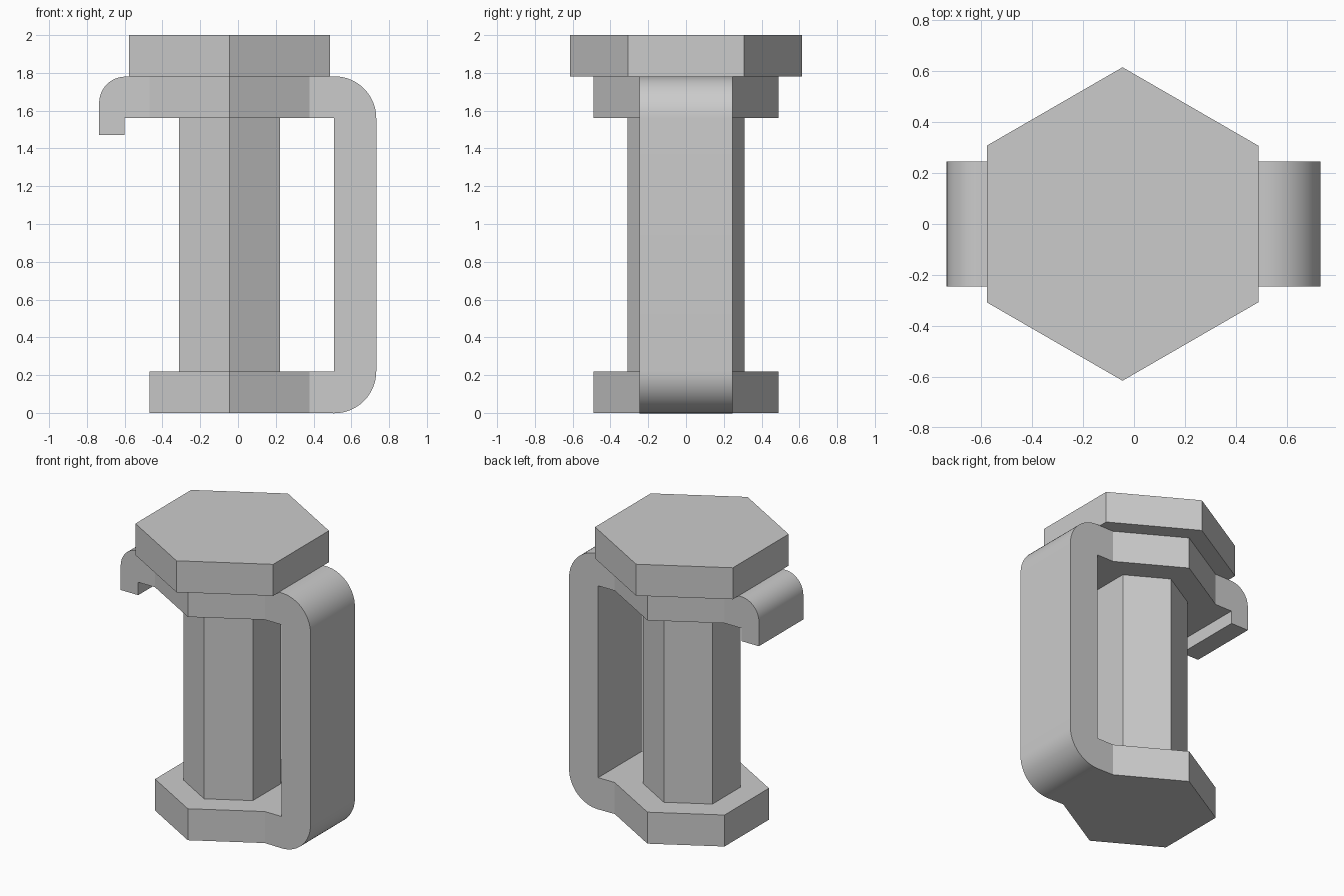
import bpy, bmesh
from math import pi, sin, cos, radians

cube = bpy.data.objects.get("Cube")
if cube:
    bpy.data.objects.remove(cube, do_unlink=True)

grey = bpy.data.materials.new("light grey")
grey.use_nodes = True
COLOUR = (0.6, 0.6, 0.6, 1)
grey.diffuse_color = COLOUR
grey.node_tree.nodes["Principled BSDF"].inputs["Base Color"].default_value = COLOUR

AXIS_X = -0.045               # centre line of the hexagonal parts
FLANGE_R = 0.49
APOTHEM = FLANGE_R * cos(pi / 6)
HALF_WIDTH = FLANGE_R / 2     # strap is as wide as one flange side


def extrude(name, points, direction, smooth=False):
    """Solid made by extruding a closed outline."""
    bm = bmesh.new()
    face = bm.faces.new([bm.verts.new(p) for p in points])
    new = bmesh.ops.extrude_face_region(bm, geom=[face])["geom"]
    verts = [g for g in new if isinstance(g, bmesh.types.BMVert)]
    bmesh.ops.translate(bm, verts=verts, vec=direction)
    bmesh.ops.recalc_face_normals(bm, faces=bm.faces)
    mesh = bpy.data.meshes.new(name)
    bm.to_mesh(mesh)
    bm.free()
    obj = bpy.data.objects.new(name, mesh)
    bpy.context.collection.objects.link(obj)
    mesh.materials.append(grey)
    if smooth:
        bpy.ops.object.select_all(action="DESELECT")
        obj.select_set(True)
        bpy.context.view_layer.objects.active = obj
        bpy.ops.object.shade_smooth_by_angle(angle=radians(30))
    return obj


def hexagon(name, radius, z0, z1):
    """Hexagonal prism with corners to the front and back."""
    pts = [(AXIS_X + radius * sin(i * pi / 3), radius * cos(i * pi / 3), z0)
           for i in range(6)]
    return extrude(name, pts, (0, 0, z1 - z0))


def arc(cx, cz, r, start, end, steps=16):
    return [(cx + r * cos(radians(start + (end - start) * i / steps)),
             cz + r * sin(radians(start + (end - start) * i / steps)))
            for i in range(steps + 1)]


def strap(name, outline):
    """Side profile in x and z, extruded across the strap width."""
    pts = [(x, -HALF_WIDTH, z) for x, z in outline]
    return extrude(name, pts, (0, 2 * HALF_WIDTH, 0), smooth=True)


# Stacked hexagonal body
hexagon("base_flange", FLANGE_R, 0, 0.22)
hexagon("core", 0.309, 0.22, 1.56)
hexagon("upper_flange", FLANGE_R, 1.56, 1.78)
hexagon("cap", 0.615, 1.78, 2)

# C-shaped handle joining both flanges, rounded outside and square inside
right = AXIS_X + APOTHEM
strap("handle",
      [(right, 0)] + arc(0.51, 0.22, 0.222, -90, 0)
      + arc(0.51, 1.56, 0.222, 0, 90)
      + [(right, 1.78), (right, 1.56), (0.507, 1.56), (0.507, 0.22), (right, 0.22)])

# Short hooked lip on the opposite side
left = AXIS_X - APOTHEM
strap("hook",
      [(left, 1.78)] + arc(-0.597, 1.642, 0.138, 90, 180)
      + [(-0.735, 1.47), (-0.6, 1.47), (-0.6, 1.56), (left, 1.56)])
